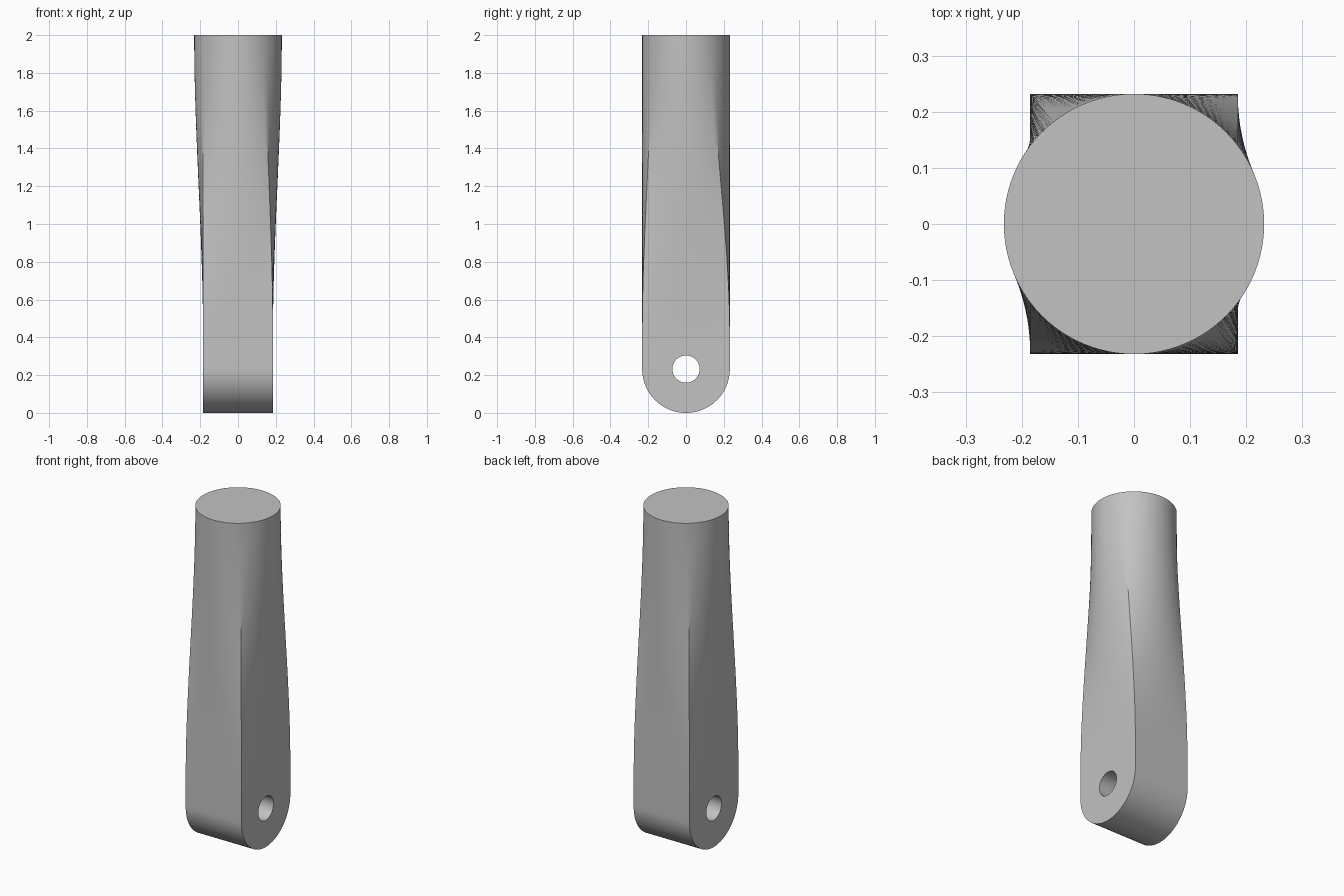
import bpy, bmesh, math

cube = bpy.data.objects.get("Cube")
if cube:
    bpy.data.objects.remove(cube, do_unlink=True)

R = 0.232        # shaft radius and half depth of the eye end
HALF_W = 0.185   # half width of the eye end
HOLE = 0.072
SPLIT = 0.4      # height where the taper begins
TOP = 2.0
SIDE, ROWS = 24, 32

grey = bpy.data.materials.new("plain grey")
grey.use_nodes = True
colour = (0.54, 0.54, 0.54, 1)
grey.diffuse_color = colour
grey.node_tree.nodes["Principled BSDF"].inputs["Base Color"].default_value = colour


def finish(name, bm):
    bmesh.ops.remove_doubles(bm, verts=bm.verts, dist=1e-5)
    bmesh.ops.recalc_face_normals(bm, faces=bm.faces)
    mesh = bpy.data.meshes.new(name)
    bm.to_mesh(mesh)
    bm.free()
    mesh.materials.append(grey)
    obj = bpy.data.objects.new(name, mesh)
    bpy.context.collection.objects.link(obj)
    bpy.ops.object.select_all(action='DESELECT')
    obj.select_set(True)
    bpy.context.view_layer.objects.active = obj
    bpy.ops.object.shade_smooth_by_angle(angle=math.radians(30))
    return obj


def bridge(bm, a, b):
    n = len(a)
    for i in range(n):
        j = (i + 1) % n
        bm.faces.new((a[i], a[j], b[j], b[i]))


# Shaft: rectangle blending smoothly into a circle, with a slight twist
corners = [(HALF_W, -R), (HALF_W, R), (-HALF_W, R), (-HALF_W, -R)]
angles = [math.radians(a) for a in (-51.5, 37, 128.5, 217, 308.5)]


def section(z):
    t = (z - SPLIT) / (TOP - SPLIT)
    s = t * t * (3 - 2 * t)
    points = []
    for k in range(4):
        (x0, y0), (x1, y1) = corners[k], corners[(k + 1) % 4]
        for i in range(SIDE):
            u = i / SIDE
            a = angles[k] + (angles[k + 1] - angles[k]) * u
            x = (x0 + (x1 - x0) * u) * (1 - s) + R * math.cos(a) * s
            y = (y0 + (y1 - y0) * u) * (1 - s) + R * math.sin(a) * s
            points.append((x, y, z))
    return points


bm = bmesh.new()
rings = []
for r in range(ROWS + 1):
    z = SPLIT + (TOP - SPLIT) * r / ROWS
    rings.append([bm.verts.new(p) for p in section(z)])
for low, high in zip(rings, rings[1:]):
    bridge(bm, low, high)
bm.faces.new(rings[-1])
finish("tapered_shaft", bm)

# Eye end: round-bottomed block with a cross hole, open where it meets the shaft
corner = math.atan2(SPLIT - R, R)
steps = 24
stops = [-math.pi, 0, corner, math.pi - corner, math.pi]
sweep = []
for a0, a1, n in zip(stops, stops[1:], (2 * steps, 6, steps, 6)):
    sweep += [a0 + (a1 - a0) * i / n for i in range(n)]


def outline(a):
    c, s = math.cos(a), math.sin(a)
    d = R
    if s > 1e-6:
        d = min(R / max(abs(c), 1e-6), (SPLIT - R) / s)
    return d * c, d * s


bm = bmesh.new()
loops = []
for x in (-HALF_W, HALF_W):
    outer = [bm.verts.new((x, y, R + z)) for y, z in map(outline, sweep)]
    inner = [bm.verts.new((x, HOLE * math.cos(a), R + HOLE * math.sin(a))) for a in sweep]
    bridge(bm, outer, inner)
    loops.append((outer, inner))
bridge(bm, loops[0][0], loops[1][0])
bridge(bm, loops[0][1], loops[1][1])
bmesh.ops.recalc_face_normals(bm, faces=bm.faces)
joint = [f for f in bm.faces if all(abs(v.co.z - SPLIT) < 1e-5 for v in f.verts)]
bmesh.ops.delete(bm, geom=joint, context='FACES')
finish("eye_end", bm)
